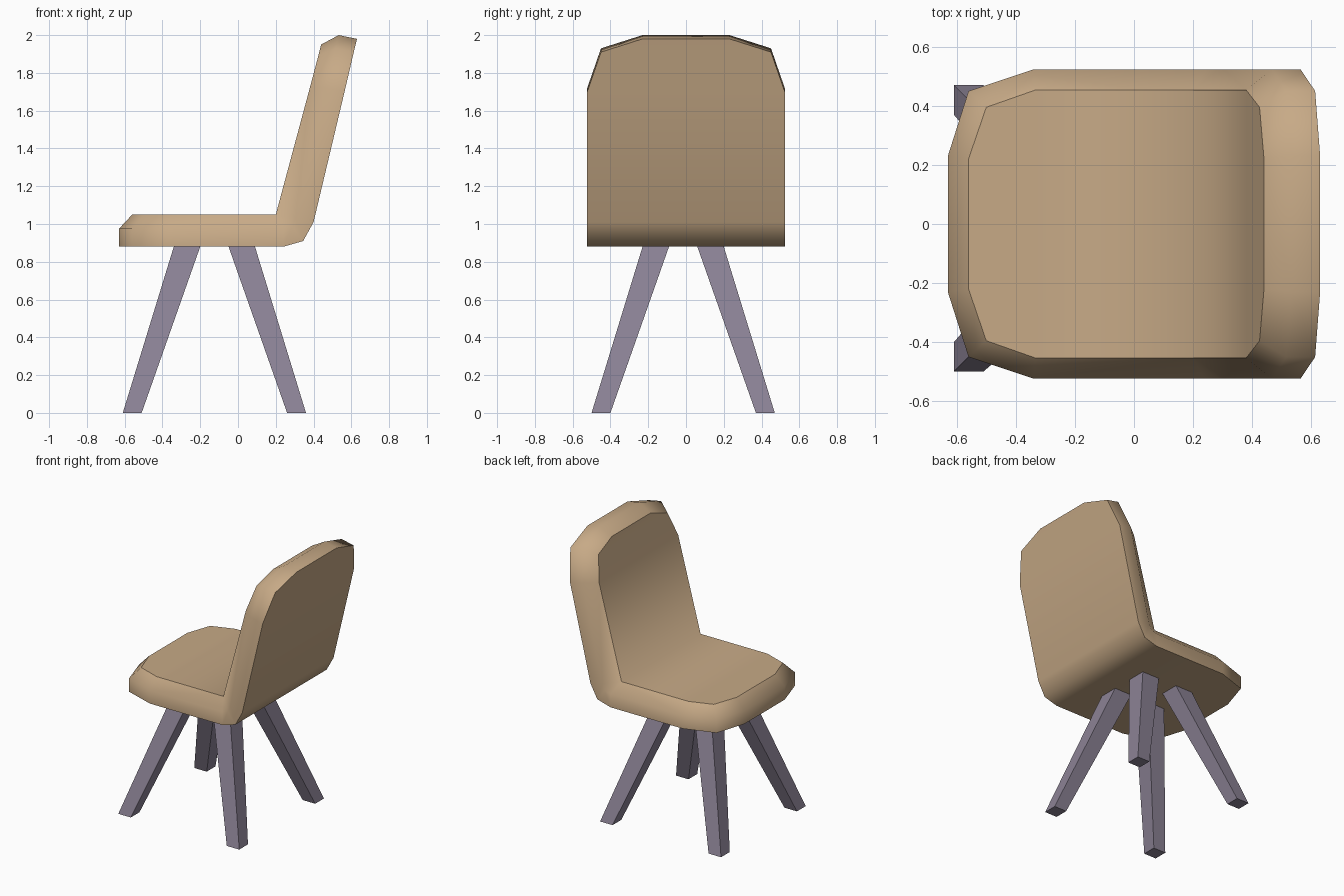
import bpy
import bmesh
from mathutils import Vector

cube = bpy.data.objects.get("Cube")
if cube:
    bpy.data.objects.remove(cube, do_unlink=True)


def make_material(name, rgb):
    mat = bpy.data.materials.new(name)
    mat.use_nodes = True
    mat.diffuse_color = (*rgb, 1)
    bsdf = mat.node_tree.nodes["Principled BSDF"]
    bsdf.inputs["Base Color"].default_value = (*rgb, 1)
    bsdf.inputs["Roughness"].default_value = 0.8
    return mat


def make_object(name, bm, mat):
    bmesh.ops.recalc_face_normals(bm, faces=bm.faces)
    mesh = bpy.data.meshes.new(name)
    bm.to_mesh(mesh)
    bm.free()
    mesh.materials.append(mat)
    obj = bpy.data.objects.new(name, mesh)
    bpy.context.collection.objects.link(obj)
    return obj


tan = make_material("tan upholstery", (0.57, 0.40, 0.24))
mauve = make_material("mauve grey legs", (0.26, 0.225, 0.30))

# Shell outlines from seat front to backrest top: (x, z, half width)
outer = [(-.63, .88, .23), (-.56, .88, .45), (-.34, .88, .523),
         (.24, .88, .523), (.345, .91, .523), (.40, 1.01, .523),
         (.564, 1.70, .523), (.613, 1.91, .45), (.63, 1.98, .23)]
middle = [(-.63, .975, .23), (-.56, .975, .45), (-.34, .975, .523),
          (.24, .975, .523), (.285, .99, .523), (.305, 1.03, .523),
          (.467, 1.72, .523), (.515, 1.93, .45), (.533, 2.0, .23)]
crease = (.20, 1.05, .453)
inner = [(-.56, 1.05, .22), (-.50, 1.05, .395), (-.335, 1.05, .453),
         crease, crease, crease,
         (.38, 1.72, .453), (.425, 1.89, .395), (.44, 1.95, .22)]


def build_shell():
    bm = bmesh.new()

    def side_verts(outline, side):
        verts, last = [], None
        for point in outline:
            if point != last:
                x, z, w = point
                verts.append(bm.verts.new((x, side * w, z)))
            else:
                verts.append(verts[-1])
            last = point
        return verts

    # Each ring holds its right and left border
    rings = [[side_verts(o, s) for s in (-1, 1)] for o in (outer, middle, inner)]

    def add_face(*verts):
        unique = list(dict.fromkeys(verts))
        if len(unique) > 2:
            bm.faces.new(unique)

    for i in range(len(outer) - 1):
        # Underside with back, and the padded front surface
        for right, left in (rings[0], rings[2]):
            add_face(right[i], right[i + 1], left[i + 1], left[i])
        # Side wall and rounded rim
        for a, b in zip(rings, rings[1:]):
            for s in (0, 1):
                add_face(a[s][i], a[s][i + 1], b[s][i + 1], b[s][i])

    # Ends of the wall and rim
    for end in (0, -1):
        for a, b in zip(rings, rings[1:]):
            add_face(a[0][end], a[1][end], b[1][end], b[0][end])

    # Sharp seams around the inner and outer borders, smooth elsewhere
    for face in bm.faces:
        face.smooth = True
    for right, left in (rings[0], rings[2]):
        loop = list(dict.fromkeys(right + left[::-1]))
        for a, b in zip(loop, loop[1:] + loop[:1]):
            edge = bm.edges.get((a, b))
            if edge:
                edge.smooth = False
    return make_object("seat_shell", bm, tan)


# Tapered splayed legs around a shared centre
def build_leg(name, sx, sy):
    bm = bmesh.new()
    bmesh.ops.create_cube(bm, size=2)
    centre = Vector((-.125, -.015, 0))
    for v in bm.verts:
        top = v.co.z > 0
        spread, half, height = (.145, .07, .88) if top else (.435, .05, 0)
        v.co = centre + Vector((sx * spread + v.co.x * half,
                                sy * spread + v.co.y * half, height))
    return make_object(name, bm, mauve)


build_shell()
for end, sx in (("front", -1), ("back", 1)):
    for side, sy in (("left", -1), ("right", 1)):
        build_leg(f"{end}_{side}_leg", sx, sy)
